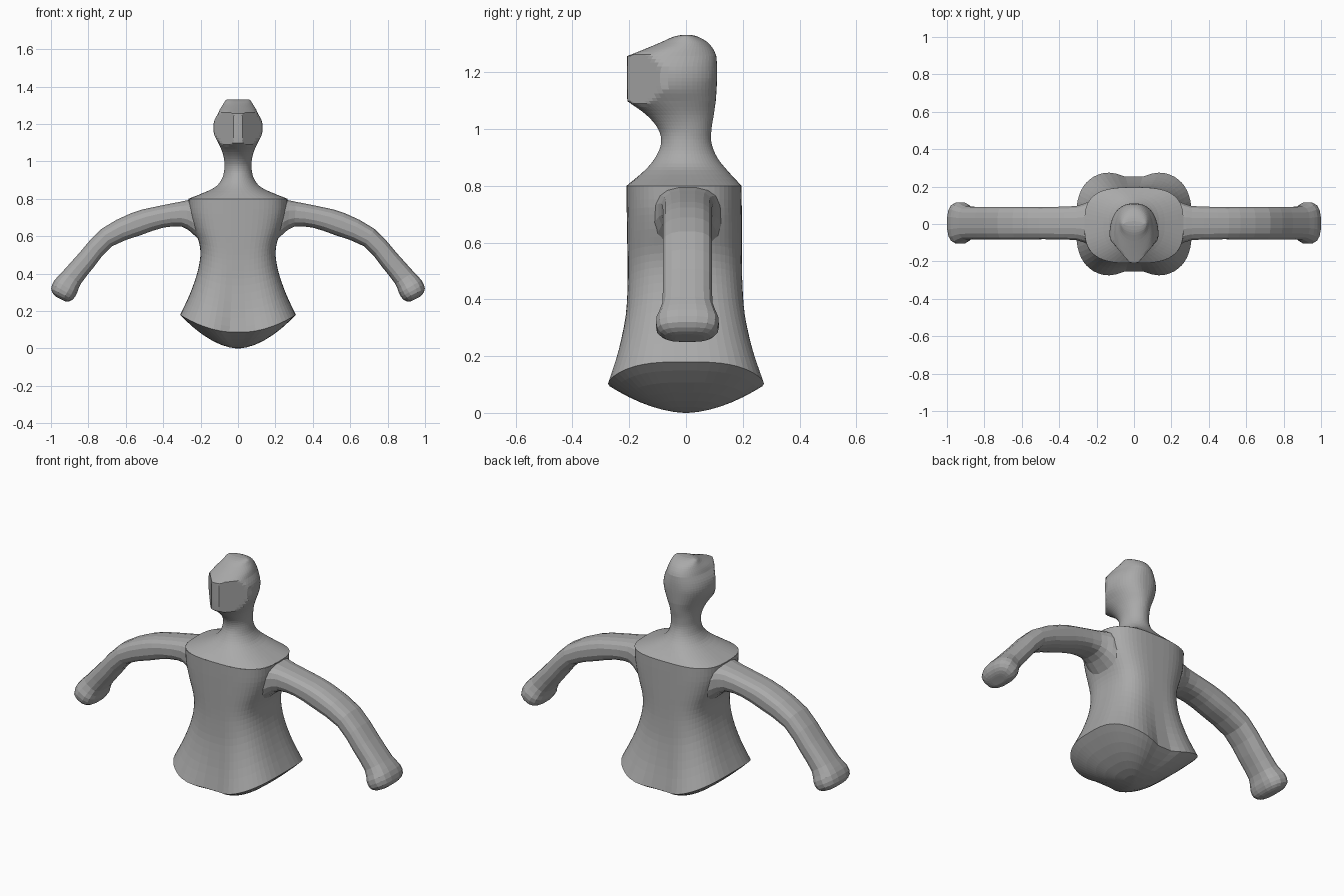
import bpy, bmesh, math
from mathutils import Vector

if "Cube" in bpy.data.objects:
    bpy.data.objects.remove(bpy.data.objects["Cube"], do_unlink=True)

grey = bpy.data.materials.new("plain grey")
grey.use_nodes = True
grey.diffuse_color = (0.4, 0.4, 0.4, 1)
grey.node_tree.nodes["Principled BSDF"].inputs["Base Color"].default_value = (0.4, 0.4, 0.4, 1)


def smooth_rows(rows, steps):
    """Catmull-Rom interpolation between rows of numbers."""
    vs = [Vector(r) for r in rows]
    out = []
    for i in range(len(vs) - 1):
        a, b, c, d = vs[max(i - 1, 0)], vs[i], vs[i + 1], vs[min(i + 2, len(vs) - 1)]
        for k in range(steps):
            t = k / steps
            out.append(b + (c - a) * (t / 2) + (a * 2 - b * 5 + c * 4 - d) * (t * t / 2)
                       + (b * 3 - a - c * 3 + d) * (t ** 3 / 2))
    return out + [vs[-1]]


def superellipse(n, power):
    pts = []
    for i in range(n):
        a = math.tau * (i + 0.5) / n
        c, s = math.cos(a), math.sin(a)
        pts.append((math.copysign(abs(c) ** (2 / power), c),
                    math.copysign(abs(s) ** (2 / power), s)))
    return pts


def loft(name, rings, cap_start=True, cap_end=True):
    bm = bmesh.new()
    rows = [[bm.verts.new(p) for p in ring] for ring in rings]
    n = len(rows[0])
    for low, high in zip(rows, rows[1:]):
        for i in range(n):
            j = (i + 1) % n
            bm.faces.new((low[i], low[j], high[j], high[i]))
    if cap_start:
        bm.faces.new(rows[0][::-1])
    if cap_end:
        bm.faces.new(rows[-1])
    bmesh.ops.recalc_face_normals(bm, faces=bm.faces)
    mesh = bpy.data.meshes.new(name)
    bm.to_mesh(mesh)
    bm.free()
    mesh.materials.append(grey)
    obj = bpy.data.objects.new(name, mesh)
    bpy.context.collection.objects.link(obj)
    return obj


SIDES = 56


# Torso: domed underside, wavy hem, narrow waist, straight chest
def hem_height(x):
    return 0.085 + 0.095 * (x / 0.31) ** 2


# height fraction from hem to shoulder, half width, half depth
torso_rows = smooth_rows([
    (0, 0.31, 0.29), (0.17, 0.26, 0.25), (0.35, 0.22, 0.22), (0.5, 0.202, 0.208),
    (0.62, 0.208, 0.204), (0.76, 0.24, 0.203), (0.88, 0.26, 0.203), (1, 0.265, 0.203)], 3)
outline = superellipse(SIDES, 3)


def torso_ring(f, w, d):
    ring = []
    for u, v in outline:
        x = u * w
        dent = 0.045 * (1 - f) ** 3 * math.exp(-(x / 0.1) ** 2)
        z = hem_height(u * 0.31) * (1 - f) + 0.8 * f
        ring.append(Vector((x, v * (d - dent) - 0.007 * f, z)))
    return ring


hem = torso_ring(*torso_rows[0])
dome = [[Vector((p.x * s, p.y * s, p.z * s ** 1.8)) for p in hem]
        for s in (0.03, 0.15, 0.3, 0.45, 0.6, 0.75, 0.9)]
loft("torso", dome + [torso_ring(*r) for r in torso_rows], cap_end=False)

# Shoulders, neck and head: height, half width, widest y, front y, back y, squareness
neck = [(0.8, 0.265, 0, -0.21, 0.196, 3), (0.855, 0.135, 0, -0.145, 0.145, 2.3),
        (0.9, 0.09, 0, -0.108, 0.11, 2), (0.95, 0.074, 0, -0.088, 0.09, 2),
        (1.0, 0.073, 0, -0.098, 0.09, 2), (1.05, 0.084, -0.02, -0.14, 0.098, 2),
        (1.098, 0.105, -0.05, -0.207, 0.105, 2.2)]
face = [neck[-1], (1.14, 0.126, -0.075, -0.208, 0.108, 2.3),
        (1.18, 0.132, -0.08, -0.208, 0.11, 2.4),
        (1.22, 0.126, -0.075, -0.208, 0.11, 2.3), (1.257, 0.106, -0.05, -0.208, 0.107, 2.2)]
crown = [face[-1], (1.28, 0.096, -0.03, -0.15, 0.097, 2.1),
         (1.305, 0.08, 0, -0.09, 0.077, 2), (1.325, 0.068, 0, -0.045, 0.043, 2),
         (1.332, 0.055, 0, -0.012, 0.015, 2)]
head_rows = smooth_rows(neck, 4)[:-1] + smooth_rows(face, 3)[:-1] + smooth_rows(crown, 3)


def head_ring(z, w, mid, front, back, power):
    ring = []
    for u, v in superellipse(SIDES, power):
        y = mid + v * (back - mid if v > 0 else mid - front)
        x = u * w
        if z > 1.03:  # flat slanted cheeks meeting at a blunt ridge
            limit = 0.022 + max(0, y + 0.208) * 0.86
            x = max(-limit, min(limit, x))
        ring.append((x, y, z))
    return ring


loft("shoulders_neck_and_head", [head_ring(*r) for r in head_rows], cap_start=False)

# Arms: upper edge x and z, lower edge x and z, half width in y
arm_rows = smooth_rows([
    (0.18, 0.8, 0.18, 0.55, 0.13), (0.25, 0.797, 0.24, 0.61, 0.115),
    (0.31, 0.785, 0.3, 0.65, 0.093), (0.45, 0.757, 0.4, 0.645, 0.088),
    (0.57, 0.725, 0.52, 0.605, 0.088), (0.73, 0.64, 0.675, 0.545, 0.088),
    (0.85, 0.51, 0.77, 0.435, 0.088), (0.94, 0.41, 0.84, 0.345, 0.09),
    (0.982, 0.365, 0.86, 0.295, 0.11), (1.0, 0.32, 0.882, 0.262, 0.108),
    (0.985, 0.287, 0.908, 0.25, 0.08), (0.965, 0.272, 0.925, 0.252, 0.045)], 2)


def arm_ring(side, x1, z1, x2, z2, width):
    ring = []
    for u, v in superellipse(16, 2.7):
        t = (v + 1) / 2
        ring.append((side * (x2 + (x1 - x2) * t), 0.005 + u * width, z2 + (z1 - z2) * t))
    return ring


for side, name in ((1, "left_arm"), (-1, "right_arm")):
    loft(name, [arm_ring(side, *r) for r in arm_rows])
